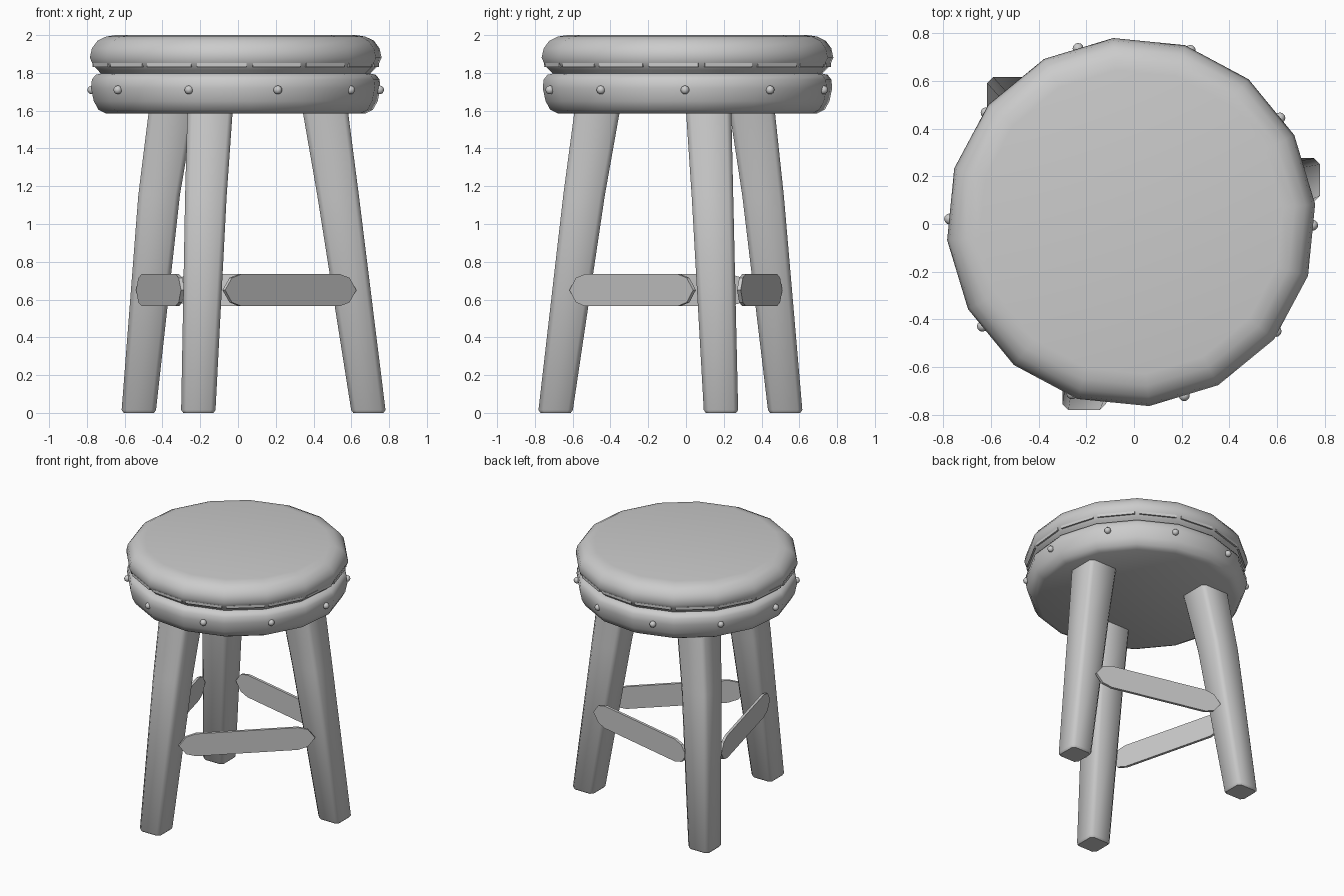
import bpy, bmesh, math
from mathutils import Vector, Matrix

cube = bpy.data.objects.get("Cube")
if cube:
    bpy.data.objects.remove(cube, do_unlink=True)

GREY = (0.6, 0.6, 0.6, 1)
mat = bpy.data.materials.new("plain grey")
mat.use_nodes = True
mat.diffuse_color = GREY
mat.node_tree.nodes["Principled BSDF"].inputs["Base Color"].default_value = GREY

CENTRE = Vector((-0.012, 0.008, 0))
SIDES = 16
TURN = math.radians(5.6)


def finish(bm, name, smooth_angle=None):
    bmesh.ops.recalc_face_normals(bm, faces=bm.faces)
    mesh = bpy.data.meshes.new(name)
    bm.to_mesh(mesh)
    bm.free()
    obj = bpy.data.objects.new(name, mesh)
    bpy.context.collection.objects.link(obj)
    mesh.materials.append(mat)
    if smooth_angle:
        bpy.ops.object.select_all(action='DESELECT')
        obj.select_set(True)
        bpy.context.view_layer.objects.active = obj
        bpy.ops.object.shade_smooth_by_angle(angle=math.radians(smooth_angle))
    return obj


def loft(name, rings, smooth_angle=None):
    """Skin a list of closed rings and cap both ends."""
    bm = bmesh.new()
    loops = [[bm.verts.new(p) for p in ring] for ring in rings]
    n = len(rings[0])
    for a, b in zip(loops, loops[1:]):
        for i in range(n):
            j = (i + 1) % n
            bm.faces.new((a[i], a[j], b[j], b[i]))
    bm.faces.new(loops[0][::-1])
    bm.faces.new(loops[-1])
    return finish(bm, name, smooth_angle)


def disc_ring(r, z):
    return [CENTRE + Vector((r * math.cos(TURN + math.tau * i / SIDES),
                             r * math.sin(TURN + math.tau * i / SIDES), z))
            for i in range(SIDES)]


def square_ring(x, y, z, half, cut=0.025):
    """Axis-aligned square with clipped corners."""
    c = half - cut
    corners = [(half, -c), (half, c), (c, half), (-c, half),
               (-half, c), (-half, -c), (-c, -half), (c, -half)]
    return [Vector((x + u, y + v, z)) for u, v in corners]


# Seat: wooden base band and padded cushion
band = [(0.69, 1.585), (0.73, 1.605), (0.755, 1.65), (0.77, 1.72),
        (0.765, 1.765), (0.745, 1.79), (0.70, 1.80)]
loft("seat_band", [disc_ring(r, z) for r, z in band], 40)
cushion = [(0.70, 1.78), (0.735, 1.815), (0.755, 1.835), (0.776, 1.88),
           (0.765, 1.93), (0.735, 1.97), (0.69, 1.992), (0.64, 2.0)]
loft("seat_cushion", [disc_ring(r, z) for r, z in cushion], 40)

# Seam strips, one along each side of the seat
for k in range(SIDES):
    a, b = TURN + math.tau * k / SIDES, TURN + math.tau * (k + 1) / SIDES
    ends = [CENTRE + 0.764 * Vector((math.cos(t), math.sin(t), 0)) for t in (a, b)]
    p, q = ends[0].lerp(ends[1], 0.06), ends[0].lerp(ends[1], 0.94)
    out = ((p + q) / 2 - CENTRE).normalized()
    rings = []
    for e in (p, q):
        rings.append([e + out * d + Vector((0, 0, z))
                      for d, z in ((-0.03, 1.832), (0, 1.832), (0, 1.852), (-0.03, 1.852))])
    loft("seam_strip", rings)

# Round-headed studs around the band
for k in range(10):
    t = math.radians(-1 + 36 * k)
    bm = bmesh.new()
    bmesh.ops.create_uvsphere(bm, u_segments=12, v_segments=8, radius=0.023)
    pos = CENTRE + Vector((0.762 * math.cos(t), 0.762 * math.sin(t), 1.71))
    bmesh.ops.translate(bm, verts=bm.verts, vec=pos)
    finish(bm, "stud", 60)

# Splayed, tapering legs: foot, middle and top centres
legs = {
    "front_leg": ((-0.21, -0.69), (-0.17, -0.54), (-0.148, -0.47)),
    "left_leg": ((0.69, 0.185), (0.53, 0.14), (0.462, 0.12)),
    "back_leg": ((-0.525, 0.525), (-0.418, 0.408), (-0.352, 0.35)),
}
for name, (foot, mid, top) in legs.items():
    loft(name, [square_ring(*foot, 0, 0.08, 0.02),
                square_ring(*foot, 0.015, 0.091),
                square_ring(*mid, 1.15, 0.11),
                square_ring(*top, 1.6, 0.12)], 50)

# Thin stretcher planks with pointed ends
stretchers = {
    "front_stretcher": ((-0.075, -0.61), (0.62, 0.045)),
    "back_stretcher": ((0.58, 0.28), (-0.36, 0.5)),
    "right_stretcher": ((-0.53, 0.345), (-0.292, -0.585)),
}
for name, (p, q) in stretchers.items():
    p, q = Vector((*p, 0.65)), Vector((*q, 0.65))
    along = (q - p).normalized()
    side = along.cross(Vector((0, 0, 1))) * 0.01
    half = (q - p).length / 2
    outline = [(half, 0), (half - 0.05, 0.065), (half - 0.12, 0.085)]
    outline += [(-u, v) for u, v in reversed(outline)]
    outline += [(u, -v) for u, v in reversed(outline[1:-1])]
    face = [(p + q) / 2 + along * u + Vector((0, 0, v)) for u, v in outline]
    loft(name, [[v - side for v in face], [v + side for v in face]])
